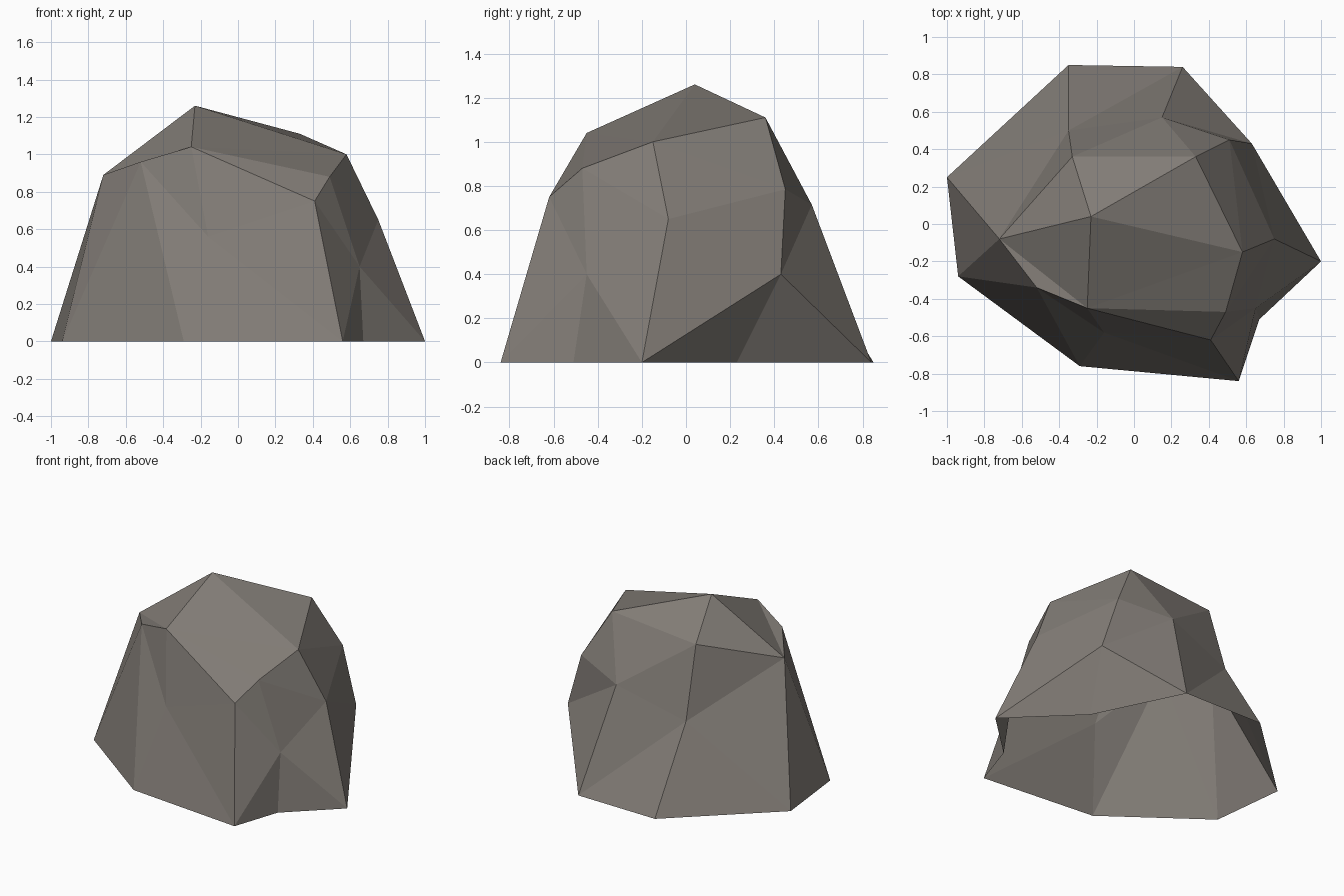
import bpy, bmesh

if "Cube" in bpy.data.objects:
    bpy.data.objects.remove(bpy.data.objects["Cube"])

# Contour loops of the boulder, all running the same way round (open underneath)
BASE = [(-1.0, .25, 0), (-.94, -.28, 0), (-.29, -.76, 0), (.56, -.84, 0), (.67, -.51, 0),
        (1.0, -.2, 0), (.56, .23, 0), (.26, .84, 0), (-.35, .85, 0)]
MIDDLE = [(-.72, -.08, .89), (-.52, -.34, .96), (-.16, -.58, .56), (.41, -.62, .75),
          (.65, -.45, .4), (.75, -.08, .65), (.63, .43, .4), (.15, .57, .715), (-.35, .5, .56)]
CROWN = [(-.25, -.45, 1.04), (.49, -.47, .88), (.58, -.15, 1.0), (.51, .45, .785),
         (.33, .36, 1.11), (-.33, .36, 1.05)]
PEAK = (-.23, .04, 1.26)

bm = bmesh.new()
base, middle, crown = ([bm.verts.new(p) for p in loop] for loop in (BASE, MIDDLE, CROWN))
peak = bm.verts.new(PEAK)


def stitch(low, high, steps):
    """Zip two loops with triangles; each step moves on the low (l) or high (h) loop."""
    i = j = 0
    for step in steps:
        a, b = low[i % len(low)], high[j % len(high)]
        if step == "l":
            i += 1
            c = low[i % len(low)]
        else:
            j += 1
            c = high[j % len(high)]
        if len({a, b, c}) == 3:
            bm.faces.new((a, b, c))


# Steep sides, then the shoulder band
stitch(base, middle, "lhlhlhhllhhllhhllh")
stitch(middle[1:] + middle[:1], [middle[1]] + crown, "hllhllhhllhhll")

# Top facets around the peak
west, brow = middle[:2]
front, lip, east, notch, north, back = crown
for tri in ((peak, west, front), (west, brow, front), (peak, front, east), (front, lip, east),
            (peak, east, north), (east, notch, north), (peak, north, back), (peak, back, west)):
    bm.faces.new(tri)

bmesh.ops.recalc_face_normals(bm, faces=bm.faces[:])
mesh = bpy.data.meshes.new("boulder")
bm.to_mesh(mesh)
bm.free()

# Single warm grey stone colour, flat shaded
stone = bpy.data.materials.new("warm grey stone")
stone.diffuse_color = (.22, .20, .18, 1)
stone.use_nodes = True
stone.node_tree.nodes["Principled BSDF"].inputs["Base Color"].default_value = stone.diffuse_color
mesh.materials.append(stone)
boulder = bpy.data.objects.new("boulder", mesh)
bpy.context.collection.objects.link(boulder)
